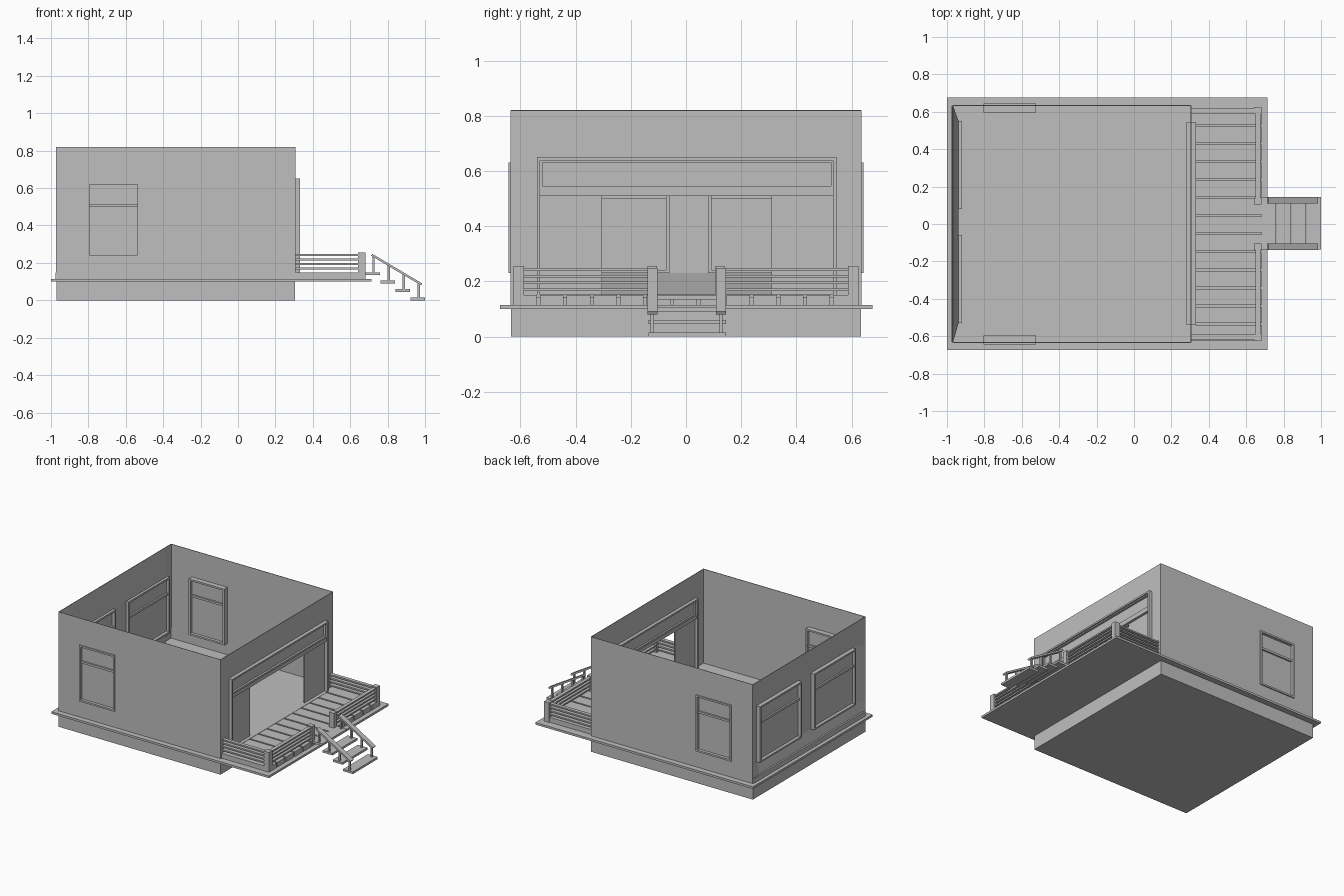
import bpy, bmesh, math
from mathutils import Vector

if "Cube" in bpy.data.objects:
    bpy.data.objects.remove(bpy.data.objects["Cube"])

grey = bpy.data.materials.new("plain_grey")
grey.use_nodes = True
grey.diffuse_color = (0.52, 0.52, 0.52, 1)
grey.node_tree.nodes["Principled BSDF"].inputs["Base Color"].default_value = grey.diffuse_color


def finish(bm, name):
    bmesh.ops.recalc_face_normals(bm, faces=bm.faces)
    mesh = bpy.data.meshes.new(name)
    bm.to_mesh(mesh)
    bm.free()
    mesh.materials.append(grey)
    obj = bpy.data.objects.new(name, mesh)
    bpy.context.collection.objects.link(obj)
    return obj


def boxes(name, specs):
    """One object from boxes given as (x0, x1, y0, y1, z0, z1)."""
    bm = bmesh.new()
    for x0, x1, y0, y1, z0, z1 in specs:
        verts = bmesh.ops.create_cube(bm, size=1)["verts"]
        for v in verts:
            v.co = ((x0 + x1) / 2 + v.co.x * (x1 - x0),
                    (y0 + y1) / 2 + v.co.y * (y1 - y0),
                    (z0 + z1) / 2 + v.co.z * (z1 - z0))
    return finish(bm, name)


def wall(name, axis, pos, u_range, holes, recess=0):
    """Thin upright wall with holes (u0, u1, z0, z1); recess pulls hole edges inward."""
    us = sorted({*u_range, *(u for h in holes for u in h[:2])})
    zs = sorted({SLAB, TOP, *(z for h in holes for z in h[2:])})
    bm = bmesh.new()
    grid = {}
    for u in us:
        for z in zs:
            rim = u in u_range or z in (SLAB, TOP)
            p = pos if rim else pos + recess
            grid[u, z] = bm.verts.new((p, u, z) if axis == "x" else (u, p, z))
    for u0, u1 in zip(us, us[1:]):
        for z0, z1 in zip(zs, zs[1:]):
            um, zm = (u0 + u1) / 2, (z0 + z1) / 2
            if not any(h[0] < um < h[1] and h[2] < zm < h[3] for h in holes):
                bm.faces.new([grid[u0, z0], grid[u1, z0], grid[u1, z1], grid[u0, z1]])
    obj = finish(bm, name)
    solid = obj.modifiers.new("thickness", "SOLIDIFY")
    solid.thickness, solid.offset = 0.004, 0
    return obj


def oriented(axis, d0, d1, u0, u1, z0, z1):
    return (d0, d1, u0, u1, z0, z1) if axis == "x" else (u0, u1, d0, d1, z0, z1)


def frame(axis, d0, d1, u0, u1, z0, z1, w=0.012):
    """Four bars around an opening."""
    return [oriented(axis, d0, d1, *r) for r in (
        (u0, u0 + w, z0, z1), (u1 - w, u1, z0, z1),
        (u0, u1, z0, z0 + w), (u0, u1, z1 - w, z1))]


def window(name, axis, d0, d1, u0, u1):
    mid = (d0 + d1) / 2
    bars = frame(axis, d0, d1, u0, u1, WIN_LOW, WIN_HIGH)
    bars.append(oriented(axis, d0 + 0.01, d1 - 0.01, u0, u1, 0.5, 0.515))
    boxes(name + "_frame", bars)
    boxes(name + "_pane", [oriented(axis, mid - 0.003, mid + 0.003, u0, u1, WIN_LOW, WIN_HIGH)])


SLAB, TOP = 0.115, 0.82
FLOOR = 0.15
WIN_LOW, WIN_HIGH = 0.23, 0.63
XB, XF, Y = -0.97, 0.305, 0.633

# Base
boxes("foundation", [(XB, XF, -Y, Y, 0, 0.1)])
boxes("base_plate", [(-1, 0.715, -0.673, 0.675, 0.1, SLAB)])
boxes("floor_slab", [(-0.975, XF, -Y + 0.003, Y - 0.003, SLAB, FLOOR)])

# Walls and side windows
side_hole = (-0.805, -0.525, WIN_LOW, WIN_HIGH)
for side, s in (("right", -1), ("left", 1)):
    wall(side + "_wall", "y", s * Y, (XB, XF), [side_hole])
    window(side + "_window", "y", *sorted((s * 0.595, s * 0.643)), *side_hole[:2])

rear_spans = [(-0.53, -0.06), (0.08, 0.55)]
wall("rear_wall", "x", XB, (-Y, Y), [(*s, WIN_LOW, WIN_HIGH) for s in rear_spans], recess=0.03)
for i, span in enumerate(rear_spans):
    window(f"rear_window_{i + 1}", "x", XB, -0.92, *span)

# Terrace wall with wide sliding door and transom window
D0, D1 = -0.54, 0.545
wall("terrace_wall", "x", XF, (-Y, Y), [(D0, D1, FLOOR, 0.65)])
boxes("door_frame", frame("x", 0.28, 0.332, D0, D1, FLOOR - 0.01, 0.65)
      + [(0.285, 0.325, D0, D1, 0.51, 0.535)])
boxes("transom_frame", frame("x", 0.29, 0.322, D0 + 0.01, D1 - 0.01, 0.535, 0.64, 0.01))
boxes("transom_pane", [(0.302, 0.308, D0, D1, 0.53, 0.64)])
boxes("door_panels", [(0.3, 0.308, D0, -0.305, FLOOR, 0.51),
                      (0.3, 0.308, 0.31, D1, FLOOR, 0.51)])

# Deck planks
PITCH, GAP = 0.0965, 0.011
planks = []
for i in range(13):
    y = -0.625 + i * PITCH
    planks.append((XF, 0.682, y, min(y + PITCH - GAP, 0.628), SLAB, FLOOR))
boxes("deck_planks", planks)

# Deck railing
slats, posts = [], []
for s in (-1, 1):
    for z in (0.165, 0.19, 0.214, 0.238):
        slats.append((XF, 0.66, *sorted((s * 0.592, s * 0.618)), z, z + 0.01))
        slats.append((0.65, 0.675, *sorted((s * 0.12, s * 0.61)), z, z + 0.01))
    for y0, y1 in ((0.587, 0.625), (0.105, 0.14)):
        posts.append((0.642, 0.682, *sorted((s * y0, s * y1)), SLAB, 0.255))
boxes("railing_slats", slats)
boxes("railing_posts", posts)

# Stair treads with railing
treads, balusters = [], []
for i in range(4):
    x, z = 0.682 + i * 0.0805, 0.135 - i * 0.045
    treads.append((x, x + 0.0765, -0.135, 0.145, z, z + 0.015))
    px = x + 0.037
    for y in (-0.122, 0.127):
        balusters.append((px, px + 0.012, y - 0.006, y + 0.006, z + 0.015, 0.242 - (px - 0.715) * 0.6))
boxes("stair_treads", treads)
boxes("stair_balusters", balusters)

start, end = Vector((0.715, 0, 0.243)), Vector((0.982, 0, 0.085))
run = end - start
for name, y in (("right_handrail", -0.122), ("left_handrail", 0.127)):
    half = run.length / 2
    rail = boxes(name, [(-half, half, -0.018, 0.018, -0.006, 0.006)])
    rail.location = (start + end) / 2 + Vector((0, y, 0))
    rail.rotation_euler.y = math.atan2(-run.z, run.x)
